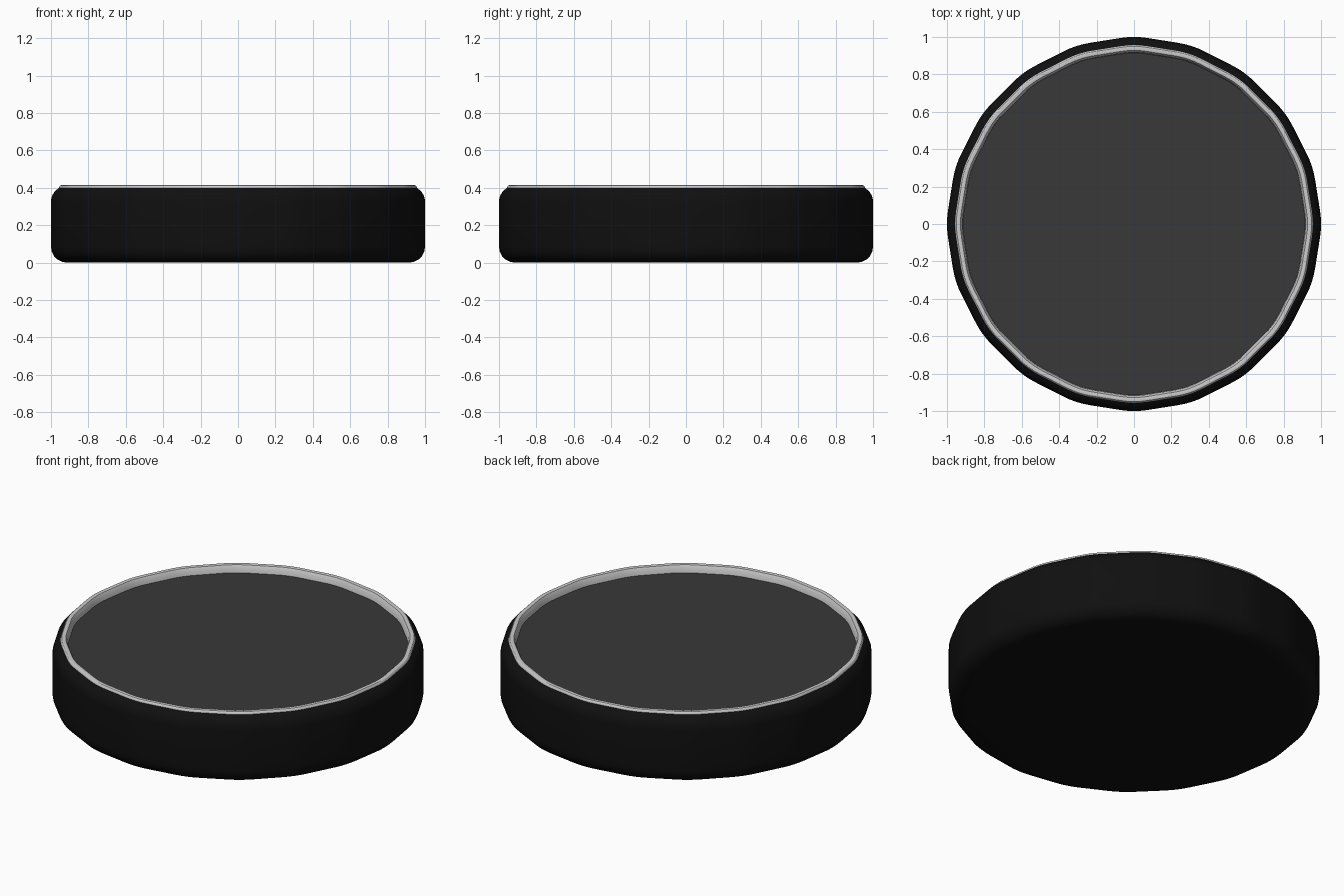
import bpy, bmesh
from math import pi, sin, cos

if "Cube" in bpy.data.objects:
    bpy.data.objects.remove(bpy.data.objects["Cube"])

SIDES, CORNER_STEPS = 20, 4


def outline(radius):
    """20-sided outline with softly rounded corners, as unit-scaled xy points."""
    pts, half, d = [], pi / SIDES, 0.075
    tip = 1 + d * sin(half / 2)
    for i in range(SIDES):
        a = 2 * pi * i / SIDES
        # corner control point and the two tangent points along the edges
        c = (tip * cos(a), tip * sin(a))
        t = [(c[0] + d * cos(a + s * (pi / 2 + half)),
              c[1] + d * sin(a + s * (pi / 2 + half))) for s in (-1, 1)]
        for k in range(CORNER_STEPS + 1):
            u = k / CORNER_STEPS
            pts.append(tuple(radius * ((1 - u) ** 2 * t[0][j] + 2 * u * (1 - u) * c[j]
                                       + u * u * t[1][j]) for j in (0, 1)))
    return pts


def lathe(name, profile, color, cap_start=False, cap_end=False, closed=False):
    bm = bmesh.new()
    rings = [[bm.verts.new((x, y, z)) for x, y in outline(r)] for r, z in profile]
    pairs = list(zip(rings, rings[1:])) + ([(rings[-1], rings[0])] if closed else [])
    for lo, hi in pairs:
        for i in range(len(lo)):
            j = (i + 1) % len(lo)
            bm.faces.new((lo[i], lo[j], hi[j], hi[i]))
    if cap_start:
        bm.faces.new(rings[0][::-1])
    if cap_end:
        bm.faces.new(rings[-1])
    bmesh.ops.recalc_face_normals(bm, faces=bm.faces)
    mesh = bpy.data.meshes.new(name)
    bm.to_mesh(mesh)
    bm.free()
    ob = bpy.data.objects.new(name, mesh)
    bpy.context.collection.objects.link(ob)
    if color:
        mat = bpy.data.materials.new(name + "_color")
        mat.diffuse_color = (*color, 1)
        mat.use_nodes = True
        mat.node_tree.nodes["Principled BSDF"].inputs["Base Color"].default_value = mat.diffuse_color
        mesh.materials.append(mat)
    bpy.ops.object.select_all(action='DESELECT')
    ob.select_set(True)
    bpy.context.view_layer.objects.active = ob
    bpy.ops.object.shade_smooth_by_angle(angle=pi / 6)
    return ob


def arc(cr, cz, rad, a0, a1, n=5):
    return [(cr + rad * cos(a0 + (a1 - a0) * k / n),
             cz + rad * sin(a0 + (a1 - a0) * k / n)) for k in range(n + 1)]


# black body with rounded lower and upper edges
body = arc(0.915, 0.085, 0.085, -pi / 2, 0) + arc(0.915, 0.325, 0.085, 0, pi * 0.34)
lathe("body", body + [(0.945, 0.36)], (0.005, 0.005, 0.005), cap_start=True, cap_end=True)

# raised grey rim with a rounded top
rim = [(0.957, 0.36)] + arc(0.942, 0.40, 0.015, 0, pi / 2, 3) + [(0.928, 0.412), (0.918, 0.395), (0.914, 0.36)]
lathe("rim", rim, None, closed=True)

# dark inset face
lathe("inset_face", [(0.916, 0.362), (0.916, 0.37)], (0.04, 0.04, 0.04),
      cap_start=True, cap_end=True)
